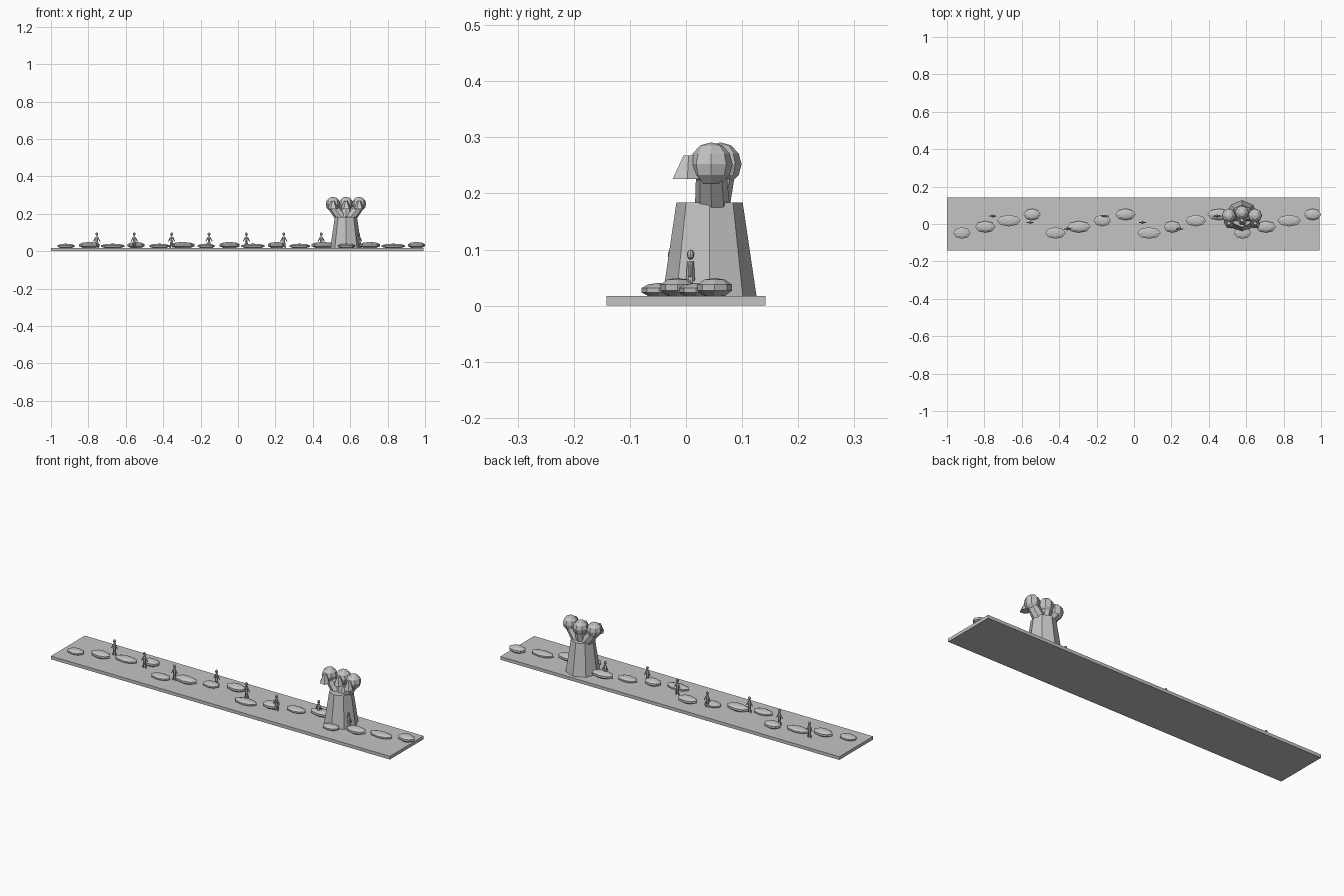
import bpy
from math import pi
from mathutils import Vector

if "Cube" in bpy.data.objects:
    bpy.data.objects.remove(bpy.data.objects["Cube"], do_unlink=True)

stone = bpy.data.materials.new("stone grey")
stone.use_nodes = True
GREY = (0.55, 0.55, 0.55, 1)
stone.diffuse_color = GREY
stone.node_tree.nodes["Principled BSDF"].inputs["Base Color"].default_value = GREY


def finish(name, scale=(1, 1, 1)):
    ob = bpy.context.object
    ob.name = name
    ob.scale = scale
    ob.data.materials.append(stone)
    return ob


def ball(name, centre, scale, rings=6):
    bpy.ops.mesh.primitive_uv_sphere_add(segments=8, ring_count=rings, radius=1, location=centre)
    return finish(name, scale)


def limb(name, start, end, r1, r2, sides=6):
    """Tapered prism between two points."""
    a, b = Vector(start), Vector(end)
    bpy.ops.mesh.primitive_cone_add(vertices=sides, radius1=r1, radius2=r2,
                                    depth=(b - a).length, location=(a + b) / 2)
    ob = finish(name)
    if abs((b - a).x) + abs((b - a).y) > 1e-6:
        ob.rotation_euler = (b - a).to_track_quat('Z', 'Y').to_euler()
    return ob


# Ground slab
TOP = 0.017
bpy.ops.mesh.primitive_cube_add(size=1, location=(-0.004, 0, TOP / 2))
finish("ground_slab", (1.992, 0.284, TOP))

# Stepping rocks in repeating diagonal rows
for i in range(16):
    half_height = 0.0175 if i % 2 else 0.013
    ball(f"rock_{i + 1}",
         (-0.92 + 0.125 * i, -0.048 + 0.033 * (i % 4), 0.0145 + half_height),
         (0.048 + 0.009 * (i % 3), 0.0325, half_height), rings=5)


# Small standing figures
def figure(i, x, y):
    ball(f"figure_{i}_head", (x, y, 0.091), (0.0075, 0.0065, 0.009))
    limb(f"figure_{i}_torso", (x, y, 0.044), (x, y, 0.079), 0.008, 0.006)
    for side, word in ((1, "left"), (-1, "right")):
        limb(f"figure_{i}_{word}_leg", (x + side * 0.008, y, TOP - 0.002),
             (x + side * 0.004, y, 0.046), 0.0035, 0.004)
        limb(f"figure_{i}_{word}_arm", (x + side * 0.017, y, 0.052),
             (x + side * 0.005, y, 0.076), 0.0025, 0.003)


for i in range(8):
    figure(i + 1, -0.755 + 0.2 * i, 0.042 - 0.034 * (i % 3))

# Tapered eight-sided tower
TX, TY = 0.577, 0.042
limb("tower", (TX, TY, TOP - 0.002), (TX, TY, 0.184), 0.084, 0.059, 8)

# Three necks, round heads and flared snouts
for side, word in ((-1, "right"), (0, "middle"), (1, "left")):
    x = TX + side * 0.07
    y = 0.045 if side else 0.061
    limb(f"{word}_neck", (TX + side * 0.024, 0.047, 0.178), (x, y, 0.24), 0.031, 0.027, 8)
    ball(f"{word}_head", (x, y, 0.252), (0.038, 0.038, 0.039))
    snout = limb(f"{word}_snout", (x, y - 0.039, 0.226), (x, y - 0.039, 0.268), 0.034, 0.012, 6)
    snout.rotation_euler.z = pi / 6
    snout.scale = (0.75, 1, 1)
